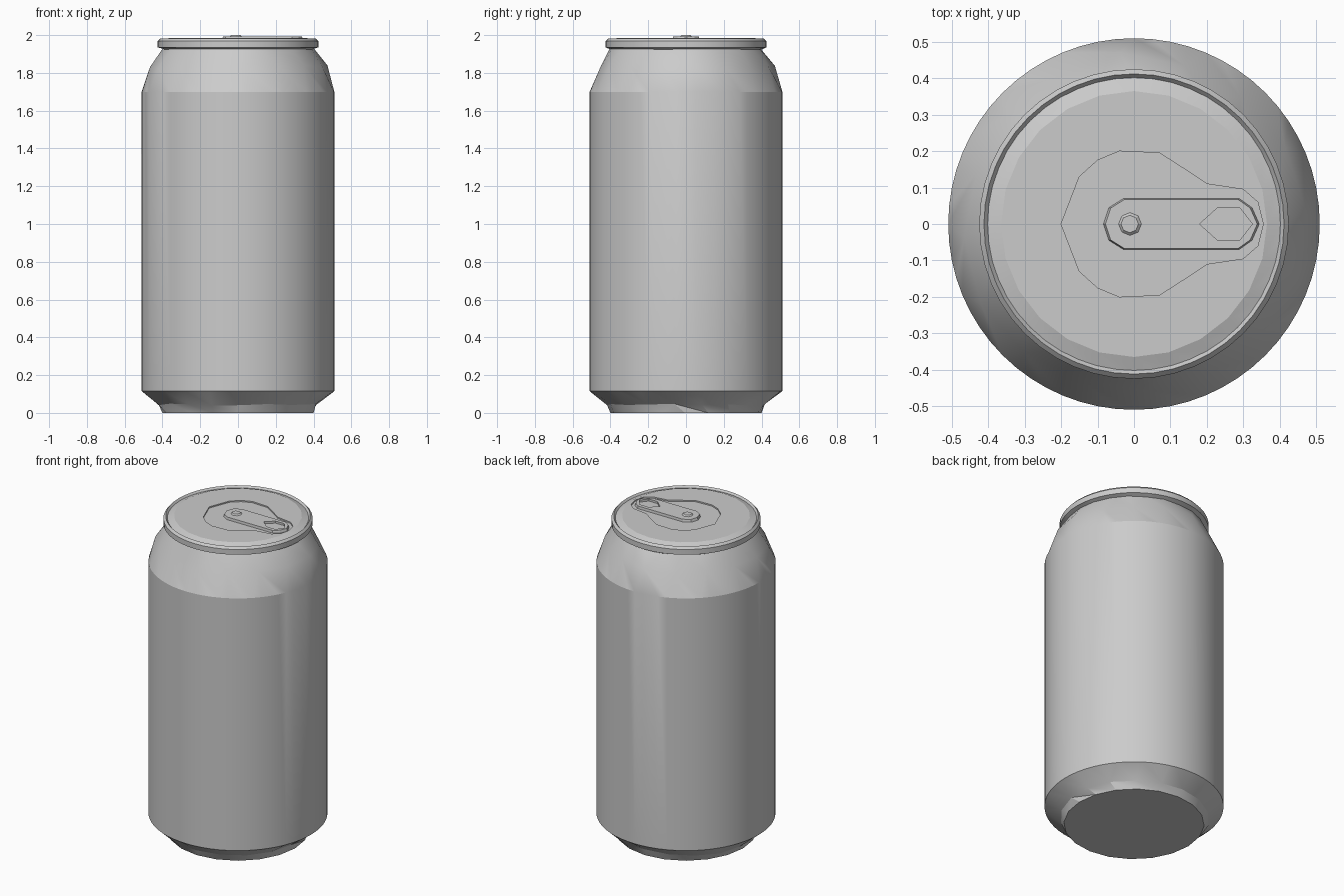
import bpy, bmesh, math, random

random.seed(4)
if "Cube" in bpy.data.objects:
    bpy.data.objects.remove(bpy.data.objects["Cube"], do_unlink=True)

metal = bpy.data.materials.new("grey metal")
metal.use_nodes = True
metal.diffuse_color = (0.6, 0.6, 0.6, 1)
metal.node_tree.nodes["Principled BSDF"].inputs["Base Color"].default_value = (0.6, 0.6, 0.6, 1)


def finish(bm, name):
    bmesh.ops.recalc_face_normals(bm, faces=bm.faces)
    mesh = bpy.data.meshes.new(name)
    bm.to_mesh(mesh)
    bm.free()
    mesh.materials.append(metal)
    obj = bpy.data.objects.new(name, mesh)
    bpy.context.collection.objects.link(obj)
    return obj


def select(obj):
    bpy.ops.object.select_all(action='DESELECT')
    obj.select_set(True)
    bpy.context.view_layer.objects.active = obj


def make_ring(bm, count, radius, z, twist, jitter):
    verts = []
    for i in range(count):
        a = 2 * math.pi * i / count + twist
        r = radius + random.uniform(-jitter, jitter)
        h = z + random.uniform(-jitter, jitter)
        verts.append(bm.verts.new((r * math.cos(a), r * math.sin(a), h)))
    return verts


def stitch(bm, low, high):
    """Join two rings of any vertex counts with triangles."""
    n, m = len(low), len(high)
    i = j = 0
    while i < n or j < m:
        if j == m or (i < n and (i + 1) * m <= (j + 1) * n):
            bm.faces.new((low[i % n], low[(i + 1) % n], high[j % m]))
            i += 1
        else:
            bm.faces.new((low[i % n], high[(j + 1) % m], high[j % m]))
            j += 1


def prism(name, half, z0, z1, top_scale=1.0):
    """Extrude a half outline mirrored across the x axis."""
    outline = half + [(x, -y) for x, y in reversed(half) if y > 0]
    mid = sum(x for x, y in outline) / len(outline)
    bm = bmesh.new()
    low = [bm.verts.new((x, y, z0)) for x, y in outline]
    high = [bm.verts.new((mid + (x - mid) * top_scale, y * top_scale, z1))
            for x, y in outline]
    bm.faces.new(low)
    bm.faces.new(high)
    for i in range(len(low)):
        k = (i + 1) % len(low)
        bm.faces.new((low[i], low[k], high[k], high[i]))
    return finish(bm, name)


def carve(obj, cutter):
    cutter.hide_render = True
    mod = obj.modifiers.new("carve", 'BOOLEAN')
    mod.operation = 'DIFFERENCE'
    mod.solver = 'EXACT'
    mod.object = cutter
    select(obj)
    bpy.ops.object.modifier_apply(modifier=mod.name)
    bpy.data.objects.remove(cutter, do_unlink=True)


# Can body: side count, radius, height, twist, irregularity
rings = [
    (20, 0.40, 0.0, 0.30, 0),         # flat base
    (18, 0.425, 0.045, 0.20, 0.008),  # crumpled foot
    (64, 0.51, 0.115, 0, 0),          # wall
    (64, 0.51, 1.70, 0, 0),
    (16, 0.463, 1.83, 0.08, 0.012),   # faceted shoulder
    (24, 0.402, 1.925, 0, 0.003),     # neck
    (48, 0.425, 1.935, 0, 0),         # rim
    (48, 0.425, 1.968, 0, 0),
    (48, 0.412, 1.982, 0, 0),
    (48, 0.402, 1.970, 0, 0),         # groove
    (24, 0.365, 1.985, 0, 0),         # lid
]
bm = bmesh.new()
loops = [make_ring(bm, *ring) for ring in rings]
for low, high in zip(loops, loops[1:]):
    stitch(bm, low, high)
bm.faces.new(loops[0])
bm.faces.new(loops[-1])
can = finish(bm, "can_body")

# Shallow keyhole panel pressed into the lid
panel = [(-0.2, 0), (-0.15, 0.13), (-0.1, 0.175), (-0.04, 0.2), (0.07, 0.195),
         (0.14, 0.15), (0.2, 0.11), (0.3, 0.095), (0.34, 0.06), (0.355, 0)]
carve(can, prism("panel_cutter", panel, 1.977, 2.05))

# Pull tab with finger hollow
tab = prism("pull_tab", [(-0.085, 0), (-0.07, 0.045), (-0.03, 0.07), (0.29, 0.07),
                         (0.325, 0.045), (0.345, 0)], 1.974, 1.993, 0.97)
carve(tab, prism("finger_cutter", [(0.18, 0), (0.23, 0.045), (0.29, 0.045), (0.325, 0)],
                 1.980, 2.05))

# Rivet holding the tab
rivet_outline = [(-0.01 + 0.04 * math.cos(a), 0.04 * math.sin(a))
                 for a in (math.pi, math.pi * 0.75, math.pi * 0.5, math.pi * 0.25)]
rivet = prism("rivet", rivet_outline + [(0.03, 0)], 1.985, 2.0, 0.6)

for obj in (can, tab, rivet):
    select(obj)
    bpy.ops.object.shade_smooth_by_angle(angle=math.radians(20))
